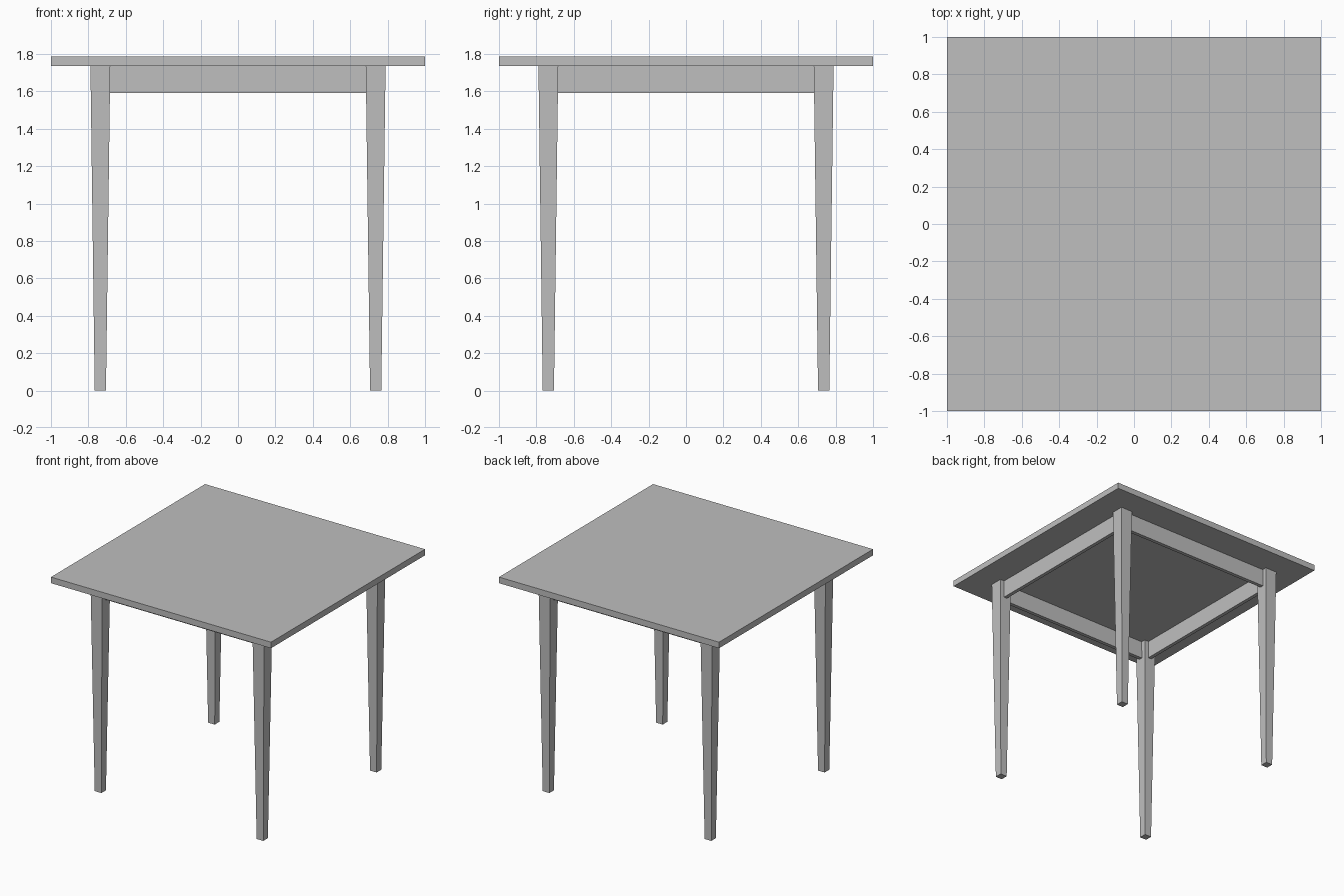
import bpy
import bmesh
from mathutils import Vector

cube = bpy.data.objects.get("Cube")
if cube:
    bpy.data.objects.remove(cube, do_unlink=True)

grey = bpy.data.materials.new("plain grey")
grey.use_nodes = True
colour = (0.52, 0.52, 0.52, 1.0)
grey.diffuse_color = colour
grey.node_tree.nodes["Principled BSDF"].inputs["Base Color"].default_value = colour

TOP_Z, UNDER_Z, APRON_Z = 1.785, 1.735, 1.59
LEG = 0.736          # leg centre distance from the middle
LEG_TOP, LEG_FOOT = 0.106, 0.06


def box(name, centre, size, foot_scale=1.0):
    """Box whose bottom face can be narrowed to make a taper."""
    bm = bmesh.new()
    bmesh.ops.create_cube(bm, size=1)
    for v in bm.verts:
        if v.co.z < 0:
            v.co.x *= foot_scale
            v.co.y *= foot_scale
        v.co = v.co * Vector(size) + Vector(centre)
    mesh = bpy.data.meshes.new(name)
    bm.to_mesh(mesh)
    bm.free()
    mesh.materials.append(grey)
    obj = bpy.data.objects.new(name, mesh)
    bpy.context.collection.objects.link(obj)
    return obj


# Square slab top
box("table_top", (0, 0, (TOP_Z + UNDER_Z) / 2), (2, 2, TOP_Z - UNDER_Z))

# Four tapered legs
for sx, side in ((-1, "right"), (1, "left")):
    for sy, end in ((-1, "front"), (1, "back")):
        box(f"{end}_{side}_leg", (sx * LEG, sy * LEG, UNDER_Z / 2),
            (LEG_TOP, LEG_TOP, UNDER_Z), LEG_FOOT / LEG_TOP)

# Apron rails running between the legs
rail_z = (UNDER_Z + APRON_Z) / 2
rail_h = UNDER_Z - APRON_Z
rail_len = 2 * LEG - LEG_TOP + 0.02
for s, end, side in ((-1, "front", "right"), (1, "back", "left")):
    box(f"{end}_apron", (0, s * LEG, rail_z), (rail_len, 0.03, rail_h))
    box(f"{side}_apron", (s * LEG, 0, rail_z), (0.03, rail_len, rail_h))
